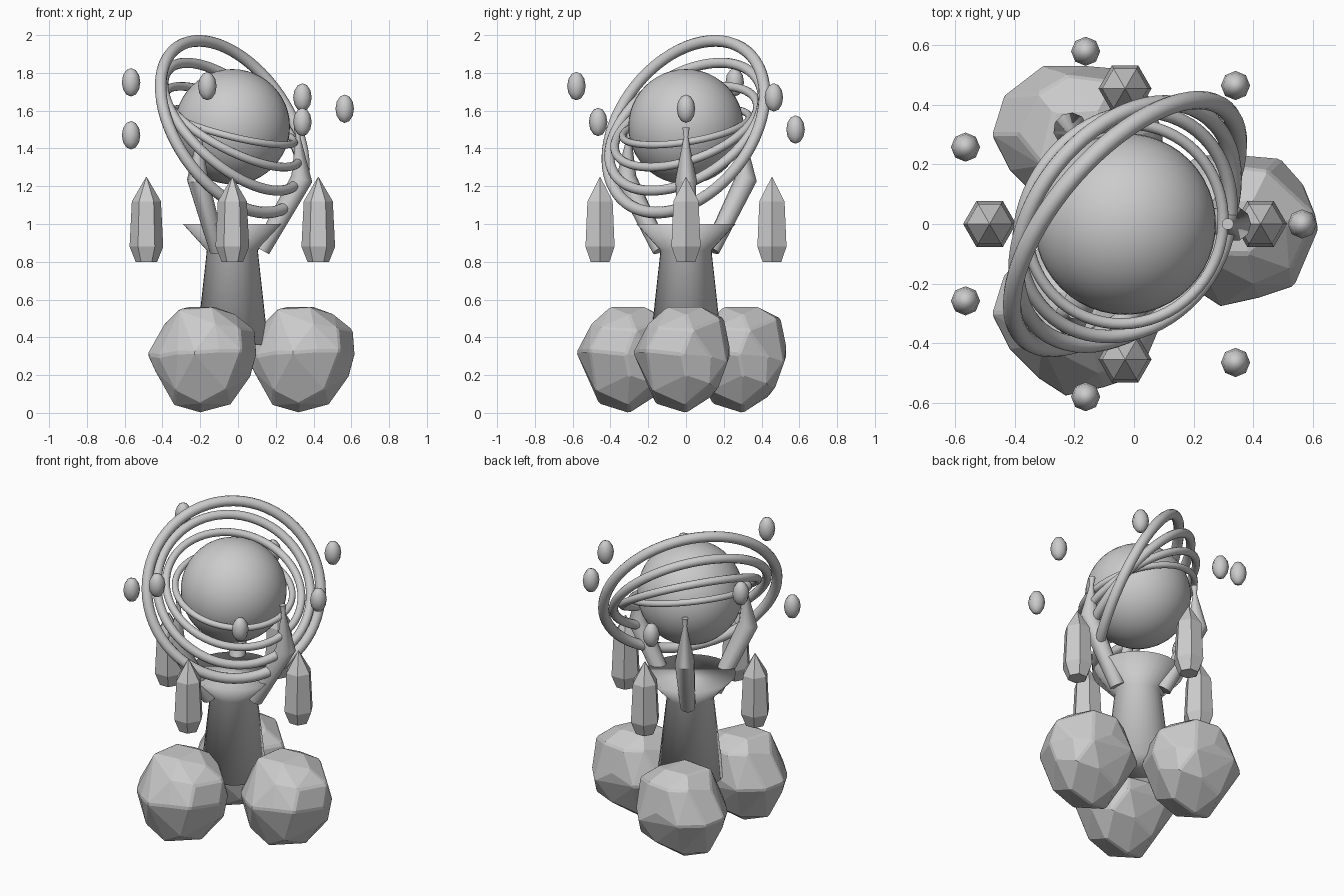
import bpy, bmesh
from math import radians, sin, cos, tau
from mathutils import Vector, Matrix, Euler

if "Cube" in bpy.data.objects:
    bpy.data.objects.remove(bpy.data.objects["Cube"])

AXIS = Vector((-0.03, 0, 0))          # vertical axis shared by all parts
ORB = AXIS + Vector((0, 0, 1.515))

stone = bpy.data.materials.new("plain grey")
stone.use_nodes = True
grey = (0.6, 0.6, 0.6, 1)
stone.diffuse_color = grey
stone.node_tree.nodes["Principled BSDF"].inputs["Base Color"].default_value = grey


def finish(obj, name, angle=None):
    """Name, colour and shade a part; no angle means flat faces."""
    obj.name = obj.data.name = name
    obj.data.materials.clear()
    obj.data.materials.append(stone)
    if angle:
        bpy.ops.object.select_all(action='DESELECT')
        obj.select_set(True)
        bpy.context.view_layer.objects.active = obj
        bpy.ops.object.shade_smooth_by_angle(angle=radians(angle))
    return obj


def from_bmesh(bm, name, angle=None):
    bmesh.ops.recalc_face_normals(bm, faces=bm.faces)
    mesh = bpy.data.meshes.new(name)
    bm.to_mesh(mesh)
    bm.free()
    obj = bpy.data.objects.new(name, mesh)
    bpy.context.collection.objects.link(obj)
    return finish(obj, name, angle)


def loft(name, stations, sides, place, angle=None, follow=False):
    """Skin circles given as (x, z, radius); follow turns them along the path."""
    bm = bmesh.new()
    centres = [Vector((x, 0, z)) for x, z, r in stations]
    rings = []
    for i, (x, z, r) in enumerate(stations):
        along = Vector((0, 0, 1))
        if follow:
            along = (centres[min(i + 1, len(centres) - 1)] - centres[max(i - 1, 0)]).normalized()
        side = Vector((0, 1, 0)).cross(along)
        rings.append([bm.verts.new(place @ (centres[i] + r * (
            cos(tau * k / sides) * side + sin(tau * k / sides) * Vector((0, 1, 0)))))
            for k in range(sides)])
    for low, high in zip(rings, rings[1:]):
        for k in range(sides):
            n = (k + 1) % sides
            bm.faces.new((low[k], low[n], high[n], high[k]))
    bm.faces.new(rings[0])
    bm.faces.new(rings[-1])
    return from_bmesh(bm, name, angle)


def around(degrees):
    return Matrix.Translation(AXIS) @ Matrix.Rotation(radians(degrees), 4, 'Z')


# Pedestal flaring into a softly shaded flat top
loft("pedestal", [(0, 0.36, 0.19), (0, 0.86, 0.135), (0, 1.0, 0.262)],
     32, around(0), 180)

# Central orb
bpy.ops.mesh.primitive_uv_sphere_add(segments=48, ring_count=24, radius=0.305, location=ORB)
finish(bpy.context.object, "orb", 60)

# Nested rings, each larger, thicker and more tilted
for k in range(1, 5):
    bpy.ops.mesh.primitive_torus_add(
        major_radius=0.282 + 0.0575 * k, minor_radius=0.015 + 0.004 * k,
        major_segments=64, minor_segments=12, location=ORB,
        rotation=Euler((radians(8.9 * k), radians(13.9 * k), 0)))
    finish(bpy.context.object, f"ring_{k}", 60)

# Boulder corners, as placed for the first foot: upper, middle and lower bands
CORNERS = [
    (.13, 0, .47), (.21, -.1, .55), (.38, -.1, .56), (.4, .08, .56), (.25, .07, .56),
    (.51, 0, .52), (.45, .18, .5), (.61, .03, .44), (.4, -.2, .47), (.3, .2, .5),
    (.53, -.15, .45), (.2, .14, .5),
    (.04, 0, .31), (.08, .13, .3), (.21, .23, .3), (.36, .23, .35), (.49, .22, .27),
    (.57, .13, .3), (.62, -.02, .31), (.54, -.21, .33), (.42, -.25, .33),
    (.29, -.28, .32), (.2, -.22, .32), (.1, -.12, .3),
    (.59, 0, .2), (.48, 0, .04), (.32, 0, 0), (.18, -.04, .04), (.08, -.03, .22),
    (.4, .17, .13), (.25, .14, .09), (.33, -.16, .05), (.3, -.24, .23),
    (.46, -.18, .12), (.19, -.15, .12), (.54, .13, .15)]
REACH = 0.347

for i in range(3):
    # Faceted boulder foot with softened edges, all feet facing the same way
    shift = around(120 * i) @ Vector((REACH, 0, 0)) - around(0) @ Vector((REACH, 0, 0))
    bm = bmesh.new()
    for corner in CORNERS:
        bm.verts.new(Vector(corner) + shift)
    bmesh.ops.convex_hull(bm, input=bm.verts)
    bmesh.ops.dissolve_limit(bm, angle_limit=radians(6), verts=bm.verts, edges=bm.edges)
    boulder = from_bmesh(bm, f"boulder_{i + 1}")
    bevel = boulder.modifiers.new("soft edges", 'BEVEL')
    bevel.width = 0.01
    bevel.segments = 1

    # Bent claw holding the orb
    loft(f"claw_{i + 1}", [(0.155, 0.862, 0.045), (0.368, 1.24, 0.058),
                           (0.348, 1.46, 0.012), (0.345, 1.51, 0.02)],
         10, around(120 * i), 40, follow=True)

# Four hanging hexagonal crystals
for i in range(4):
    a = tau * i / 4
    spot = Matrix.Translation(AXIS + 0.455 * Vector((cos(a), sin(a), 0)))
    loft(f"crystal_{i + 1}", [(0, 0.8, 0.057), (0, 0.88, 0.089), (0, 1.12, 0.077),
                              (0, 1.25, 0.001)], 6, spot)

# Seven small floating beads
for i, z in enumerate((1.61, 1.67, 1.5, 1.75, 1.47, 1.73, 1.54)):
    a = tau * i / 7
    bpy.ops.mesh.primitive_uv_sphere_add(
        segments=8, ring_count=6, radius=1,
        location=AXIS + Vector((0.595 * cos(a), 0.595 * sin(a), z)))
    bead = bpy.context.object
    bead.scale = (0.049, 0.049, 0.075)
    finish(bead, f"bead_{i + 1}", 60)
